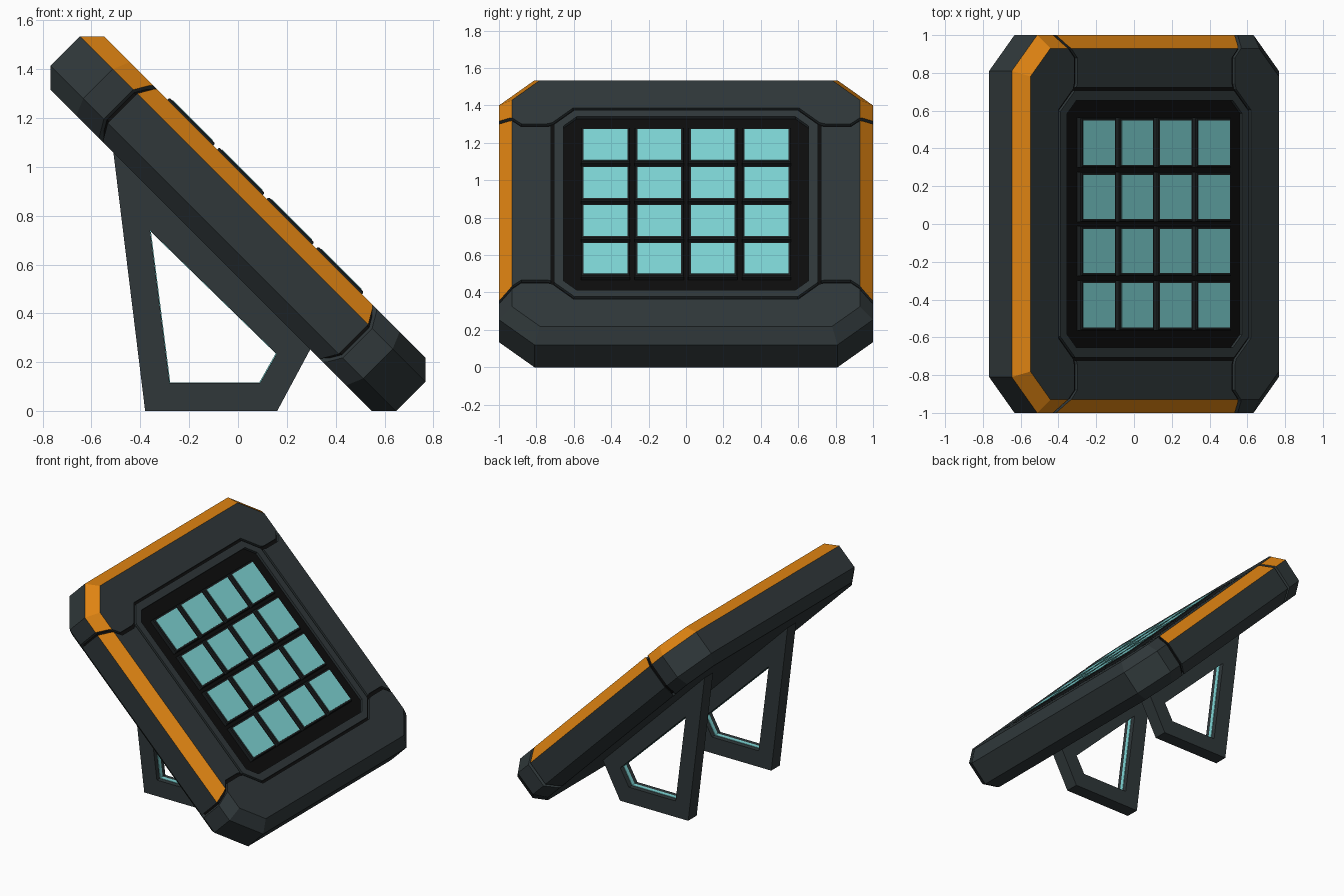
import bpy, bmesh
from math import sqrt
from mathutils import Vector

cube = bpy.data.objects.get("Cube")
if cube:
    bpy.data.objects.remove(cube, do_unlink=True)

R = 1 / sqrt(2)
NORMAL = Vector((R, 0, R))       # panel facing direction
UP = Vector((-R, 0, R))          # up the slope
CENTRE = Vector((0, 0, 0.767))


def material(name, rgb):
    m = bpy.data.materials.new(name)
    m.use_nodes = True
    m.diffuse_color = (*rgb, 1)
    bsdf = m.node_tree.nodes["Principled BSDF"]
    bsdf.inputs["Base Color"].default_value = (*rgb, 1)
    bsdf.inputs["Roughness"].default_value = 0.7
    return m


grey = material("slate grey", (0.029, 0.039, 0.042))
frame_grey = material("dark frame grey", (0.012, 0.015, 0.016))
black = material("black", (0.004, 0.004, 0.004))
orange = material("orange", (0.74, 0.23, 0.006))
cyan = material("pale cyan", (0.21, 0.67, 0.67))


def panel(points, n):
    """Place (across, up-slope) points on the tilted panel at height n."""
    return [CENTRE + Vector((0, a, 0)) + UP * b + NORMAL * n for a, b in points]


def octagon(r, c):
    """Square of half-size r with corners cut by c."""
    k = r - c
    return [(r, -k), (r, k), (k, r), (-k, r), (-r, k), (-r, -k), (-k, -r), (k, -r)]


def rect(half, x=0, y=0):
    return [(x + sx * half, y + sy * half) for sx, sy in ((-1, -1), (1, -1), (1, 1), (-1, 1))]


def loft(name, rings, mat, closed=False):
    """Skin a list of equal-length point rings, capped or joined end to end."""
    bm = bmesh.new()
    loops = [[bm.verts.new(p) for p in ring] for ring in rings]
    pairs = list(zip(loops, loops[1:]))
    if closed:
        pairs.append((loops[-1], loops[0]))
    else:
        bm.faces.new(loops[0])
        bm.faces.new(loops[-1])
    for lo, hi in pairs:
        for i in range(len(lo)):
            j = (i + 1) % len(lo)
            bm.faces.new((lo[i], lo[j], hi[j], hi[i]))
    bmesh.ops.recalc_face_normals(bm, faces=bm.faces)
    me = bpy.data.meshes.new(name)
    bm.to_mesh(me)
    bm.free()
    me.materials.append(mat)
    ob = bpy.data.objects.new(name, me)
    bpy.context.collection.objects.link(ob)
    return ob


def slab(name, inset, mat):
    """Chamfered eight-sided slab, shrunk evenly by inset."""
    def ring(r, n):
        return panel(octagon(r, 0.19 - 0.586 * (1 - r)), n)
    rim, edge = 1 - inset, 0.085 - inset * 0.41
    face, top = 0.93 - inset * 0.41, 0.155 - inset
    return loft(name, [ring(face, -top), ring(rim, -edge), ring(rim, edge), ring(face, top)], mat)


# Housing, with a black core showing in the grooves and the screen recess
housing = slab("housing", 0, grey)
slab("inner_core", 0.018, black)

# Cutters: screen recess, groove round the bezel, seams between the end caps and sides
cutters = [
    loft("recess_cutter", [panel(octagon(0.655, 0.07), n) for n in (0.125, 0.25)], grey),
    loft("bezel_groove_cutter",
         [panel(octagon(0.722, 0.119), 0.13), panel(octagon(0.722, 0.119), 0.25),
          panel(octagon(0.706, 0.11), 0.25), panel(octagon(0.706, 0.11), 0.13)], grey, True),
]
FACE_SEAM = [(0.712, 0.6), (0.745, 0.59), (0.88, 0.59), (0.92, 0.627)]
EDGE_SEAM = [(0.905, 0.613), (0.94, 0.645), (1.0, 0.68), (1.06, 0.68)]
for side in (-1, 1):
    for end in (-1, 1):
        for path, bottom in ((FACE_SEAM, 0.13), (EDGE_SEAM, -0.25)):
            strip = [(a, b + 0.011) for a, b in path] + [(a, b - 0.011) for a, b in reversed(path)]
            strip = [(side * a, end * b) for a, b in strip]
            cutters.append(loft("seam_cutter", [panel(strip, n) for n in (bottom, 0.25)], grey))

bpy.context.view_layer.objects.active = housing
for cutter in cutters:
    cutter.hide_render = True
    mod = housing.modifiers.new("cut", 'BOOLEAN')
    mod.operation = 'DIFFERENCE'
    mod.solver = 'EXACT'
    mod.object = cutter
    bpy.ops.object.modifier_apply(modifier=mod.name)
    bpy.data.objects.remove(cutter, do_unlink=True)

# Orange trim: front chamfer everywhere except round the lower cap
housing.data.materials.clear()
for m in (grey, orange):
    housing.data.materials.append(m)
for p in housing.data.polygons:
    chamfer = 0.6 < p.normal.dot(NORMAL) < 0.8
    above_cap = (p.center - CENTRE).dot(UP) > -0.64
    p.material_index = 1 if chamfer and above_cap else 0

# Four by four grid of framed cells
PITCH = 0.287
for row in range(4):
    for col in range(4):
        x, y = (col - 1.5) * PITCH, (row - 1.5) * PITCH
        loft("cell_frame", [panel(rect(0.132, x, y), 0.13), panel(rect(0.132, x, y), 0.162),
                            panel(rect(0.127, x, y), 0.167)], frame_grey)
        loft("cell_glass", [panel(rect(0.117, x, y), n) for n in (0.163, 0.17)], cyan)

# Pair of open support legs with a light strip lining each opening
OUTER = [(-0.515, 1.1), (-0.38, 0), (0.16, 0), (0.305, 0.27)]
INNER = [(-0.36, 0.74), (-0.28, 0.115), (0.09, 0.115), (0.158, 0.235)]


def scaled(points, f):
    cx = sum(p[0] for p in points) / len(points)
    cz = sum(p[1] for p in points) / len(points)
    return [(cx + (x - cx) * f, cz + (z - cz) * f) for x, z in points]


def open_frame(name, outer, inner, y, half, mat):
    def ring(points, yy):
        return [Vector((px, yy, pz)) for px, pz in points]
    loft(name, [ring(outer, y - half), ring(outer, y + half),
                ring(inner, y + half), ring(inner, y - half)], mat, True)


for label, y in (("front", -0.47), ("back", 0.47)):
    open_frame(label + "_leg", OUTER, INNER, y, 0.048, grey)
    open_frame(label + "_leg_light", scaled(INNER, 1.02), scaled(INNER, 0.985), y, 0.014, cyan)
